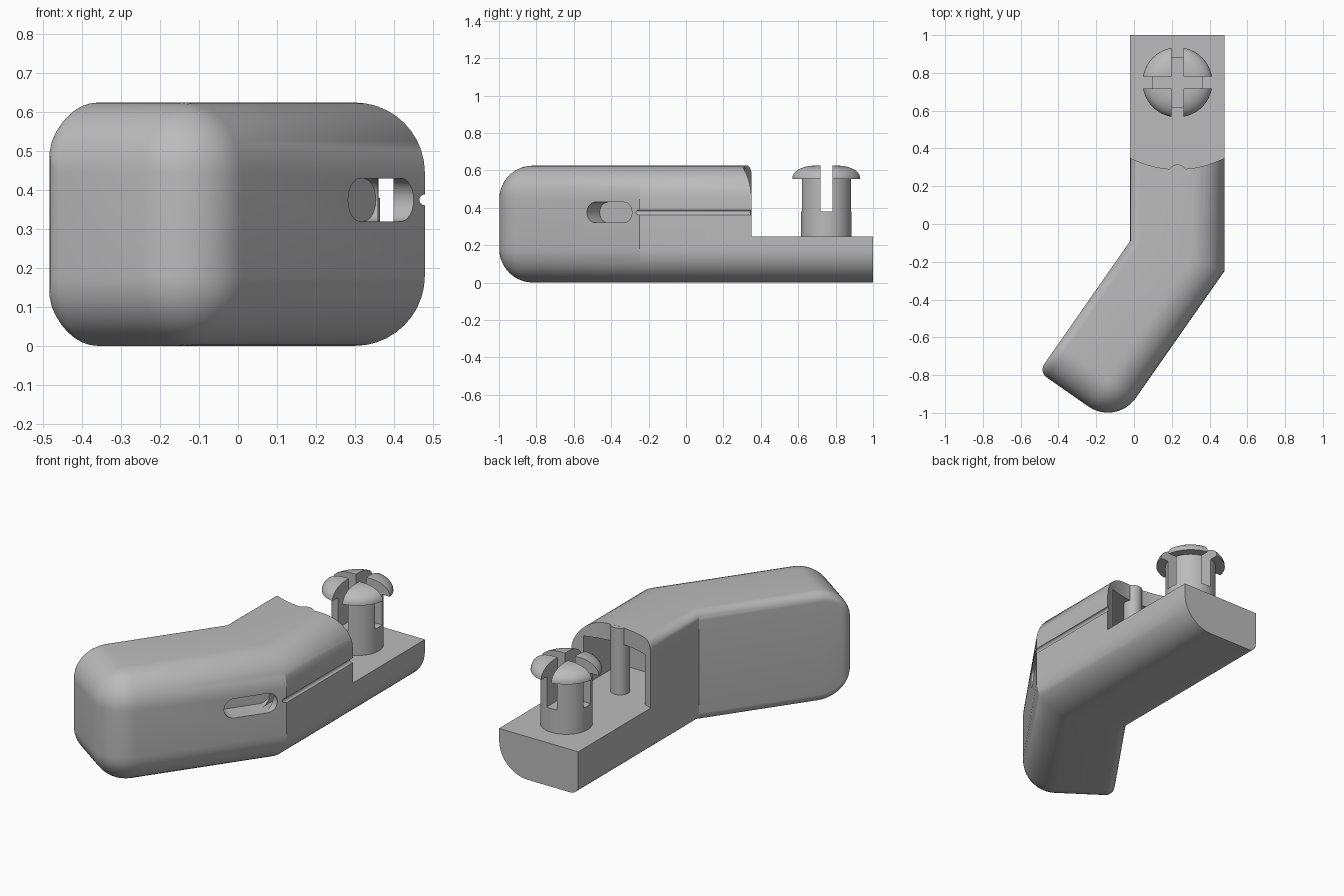
import bpy, bmesh, math
from mathutils import Vector, Matrix

if "Cube" in bpy.data.objects:
    bpy.data.objects.remove(bpy.data.objects["Cube"], do_unlink=True)

grey = bpy.data.materials.new("plain_grey")
grey.use_nodes = True
GREY = (0.50, 0.50, 0.50, 1)
grey.diffuse_color = GREY
grey.node_tree.nodes["Principled BSDF"].inputs["Base Color"].default_value = GREY

H, W = 0.625, 0.5            # body height and width
BIG, SMALL = 0.18, 0.05      # outer and inner fillets
FLOOR = 0.245                # top of the tongue
A = math.radians(35)
ARM = Vector((-math.sin(A), -math.cos(A), 0))    # along the bent arm
OUT = Vector((math.cos(A), -math.sin(A), 0))     # out of its outer side
PIN = (0.23, 0.75)


def to_object(name, bm):
    bmesh.ops.remove_doubles(bm, verts=bm.verts, dist=1e-5)
    bmesh.ops.recalc_face_normals(bm, faces=bm.faces)
    me = bpy.data.meshes.new(name)
    bm.to_mesh(me)
    bm.free()
    me.materials.append(grey)
    ob = bpy.data.objects.new(name, me)
    bpy.context.collection.objects.link(ob)
    return ob


def loft(name, rings):
    bm = bmesh.new()
    rows = [[bm.verts.new(p) for p in ring] for ring in rings]
    n = len(rows[0])
    for a, b in zip(rows, rows[1:]):
        for i in range(n):
            bm.faces.new((a[i], a[(i + 1) % n], b[(i + 1) % n], b[i]))
    bm.faces.new(rows[0])
    bm.faces.new(rows[-1][::-1])
    return to_object(name, bm)


def prism(name, outline, z0, z1):
    return loft(name, [[(x, y, z) for x, y in outline] for z in (z0, z1)])


def box(name, lo, hi):
    return prism(name, [(lo[0], lo[1]), (hi[0], lo[1]), (hi[0], hi[1]), (lo[0], hi[1])],
                 lo[2], hi[2])


def circle(cx, cy, r, n=48):
    return [(cx + r * math.cos(math.tau * i / n), cy + r * math.sin(math.tau * i / n))
            for i in range(n)]


def boolean(ob, other, op='DIFFERENCE'):
    mod = ob.modifiers.new(op, 'BOOLEAN')
    mod.object, mod.operation, mod.solver = other, op, 'EXACT'
    bpy.context.view_layer.objects.active = ob
    bpy.ops.object.modifier_apply(modifier=mod.name)
    bpy.data.objects.remove(other, do_unlink=True)


def inset(r, s):
    """Fillet inset at distance s from the end."""
    return r - math.sqrt(max(0, r * r - (r - s) ** 2)) if s < r else 0


def section(s=9):
    """Rounded section (across, up), shrinking near the end."""
    eb, es = inset(BIG, s), inset(SMALL, s)
    rb, rs = BIG - eb, SMALL - es
    # inner fillet, then outer fillet, clockwise round the four corners
    corners = [(W - eb - rb, H - eb - rb, rb, 0), (es + rs, H - eb - rs, rs, 90),
               (es + rs, eb + rs, rs, 180), (W - eb - rb, eb + rb, rb, 270)]
    pts = []
    for u, v, r, start in corners:
        for i in range(11):
            a = math.radians(start + 9 * i)
            pts.append((u + r * math.cos(a), v + r * math.sin(a)))
    return pts


# Body: straight tongue, mitred bend, arm with a rounded end
BEND, END = math.tan(A / 2), 0.93
rings = [[(u - 0.02, 1, v) for u, v in section()],
         [(u - 0.02, -0.09 - BEND * u, v) for u, v in section()]]
for i in range(13):
    s = BIG * (1 - math.sin(math.radians(7.5 * i)))
    rings.append([OUT * (0.036 + u) + ARM * (END - s) + Vector((0, 0, v))
                  for u, v in section(s)])
body = loft("bent_body", rings)

# Step with a curved wall, leaving the flat tongue
arc = [(0.23 + 0.55 * math.sin(math.radians(a)), 0.84 - 0.55 * math.cos(math.radians(a)))
       for a in range(-32, 33, 2)]
boolean(body, prism("step_cutter", arc + [(0.7, 1.2), (-0.3, 1.2)], FLOOR, 0.8))

# Hollow behind the step and the channel towards the side slot
boolean(body, box("hollow_cutter", (0.03, 0.0, FLOOR), (0.42, 0.5, 0.53)))
boolean(body, box("channel_cutter", (0.36, -0.36, 0.32), (0.40, 0.1, 0.43)))

# Rounded slot in the outer side of the arm
slot = []
for cx, start in ((0.092, -90), (-0.092, 90)):
    for i in range(13):
        a = math.radians(start + 15 * i)
        slot.append((cx + 0.055 * math.cos(a), 0.055 * math.sin(a)))
mid = Vector((0.368, -0.41, 0.375))
boolean(body, loft("slot_cutter", [[mid + OUT * d - ARM * p + Vector((0, 0, q))
                                    for p, q in slot] for d in (0.1, -0.12)]))

# Thin groove along the straight outer side
boolean(body, loft("groove_cutter", [[(x, y, z) for x, z in circle(0.48, 0.375, 0.014, 16)]
                                     for y in (-0.27, 0.5)]))

# Upright post in the mouth of the hollow
post = prism("mouth_post", circle(0.23, 0.265, 0.05), FLOOR - 0.01, H - 0.0005)

# Snap pin: shaft and domed head, split by a cross slot
pin_profile = [(0.135, FLOOR - 0.01), (0.135, 0.553), (0.185, 0.553)]
pin_profile += [(0.07 + 0.115 * math.cos(math.radians(a)),
                 0.555 + 0.07 * math.sin(math.radians(a))) for a in range(9, 91, 9)]
pin = loft("snap_pin", [[(x, y, z) for x, y in circle(*PIN, r, 64)] for r, z in pin_profile])
px, py = PIN
boolean(pin, box("cross_cutter_x", (px - 0.3, py - 0.032, 0.38), (px + 0.3, py + 0.032, 0.8)))
boolean(pin, box("cross_cutter_y", (px - 0.032, py - 0.3, 0.38), (px + 0.032, py + 0.3, 0.8)))

# Smooth the curves, keep the edges sharp
for ob in bpy.context.selected_objects:
    ob.select_set(False)
for ob in (body, post, pin):
    ob.select_set(True)
bpy.context.view_layer.objects.active = body
bpy.ops.object.shade_smooth_by_angle(angle=math.radians(30))
